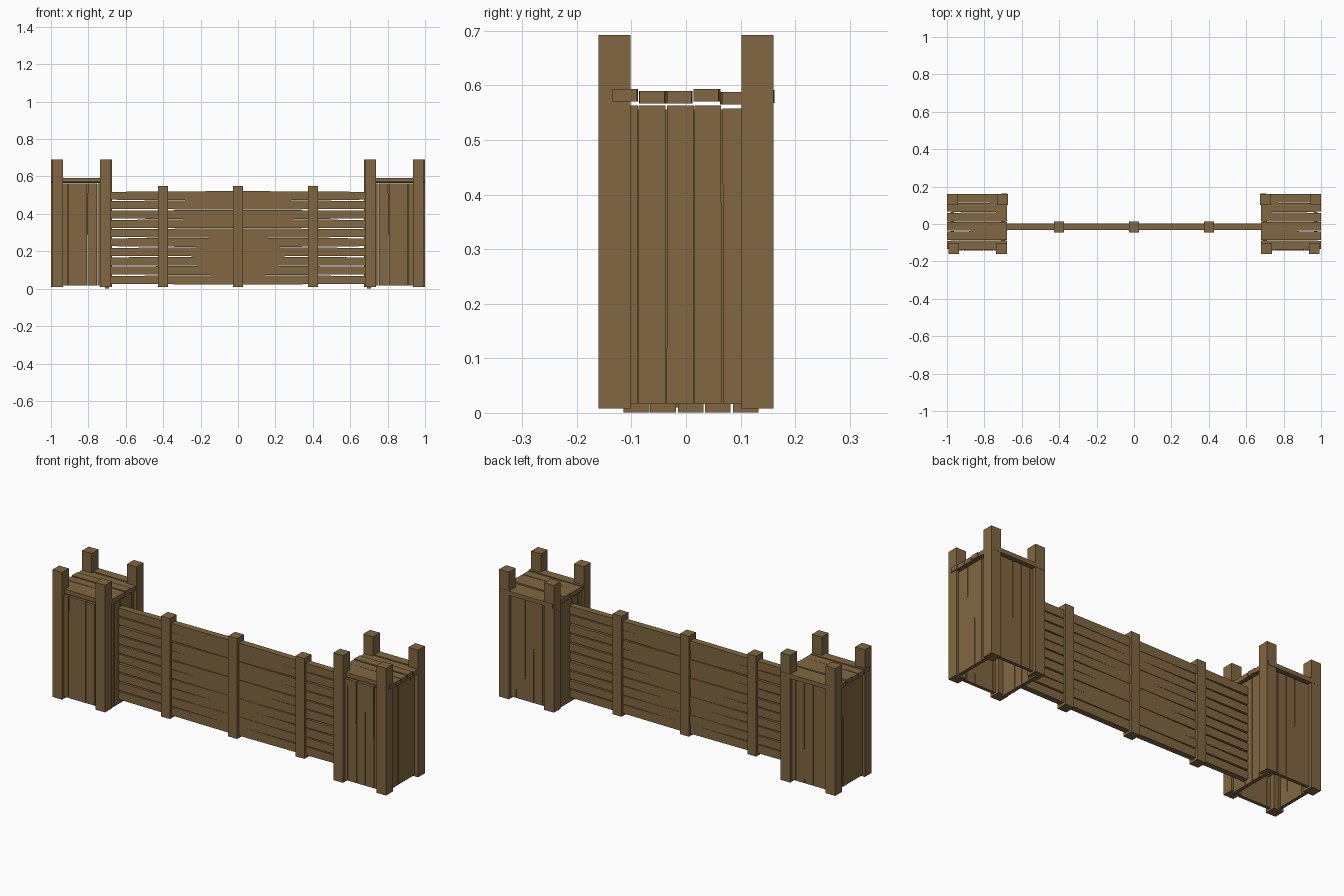
import bpy
import random

random.seed(4)
cube = bpy.data.objects.get("Cube")
if cube:
    bpy.data.objects.remove(cube, do_unlink=True)

wood = bpy.data.materials.new("brown_wood")
wood.use_nodes = True
COLOR = (0.22, 0.135, 0.053, 1)
wood.diffuse_color = COLOR
bsdf = wood.node_tree.nodes["Principled BSDF"]
bsdf.inputs["Base Color"].default_value = COLOR
bsdf.inputs["Roughness"].default_value = 0.9


def bar(name, low, high, along=2, across=0, widths=(1, 1), shifts=(0, 0), mirror=True):
    """Box whose width and sideways position can differ at its two ends."""
    verts = []
    for i in range(8):
        pick = [i & 1, i >> 1 & 1, i >> 2 & 1]
        p = [high[a] if pick[a] else low[a] for a in range(3)]
        end = pick[along]
        mid = (low[across] + high[across]) / 2
        p[across] = mid + (p[across] - mid) * widths[end] + shifts[end]
        verts.append(p)
    faces = [(0, 2, 3, 1), (4, 5, 7, 6), (0, 1, 5, 4),
             (2, 6, 7, 3), (0, 4, 6, 2), (1, 3, 7, 5)]
    mesh = bpy.data.meshes.new(name)
    mesh.from_pydata(verts, [], faces)
    mesh.materials.append(wood)
    obj = bpy.data.objects.new(name, mesh)
    bpy.context.collection.objects.link(obj)
    if mirror:
        mod = obj.modifiers.new("other_side", "MIRROR")
        mod.use_mirror_merge = False
    return obj


def wobble(amount):
    return [random.uniform(-amount, amount) for _ in range(2)]


# Tower corner posts
for x, y, name in ((0.674, 0.102, "back_inner"), (0.942, 0.102, "back_outer"),
                   (0.679, -0.16, "front_inner"), (0.935, -0.16, "front_outer")):
    bar(name + "_tower_post", (x, y, 0.008), (x + 0.058, y + 0.058, 0.692))

# Tower walls of upright planks
for i in range(5):
    x = 0.702 + i * 0.052
    for name, y in (("front", -0.143), ("back", 0.125)):
        bar(f"{name}_wall_plank_{i + 1}", (x, y, 0.018), (x + 0.05, y + 0.018, 0.563),
            2, 0, shifts=wobble(0.0015))
    y = -0.137 + i * 0.051
    top = 0.558 if i == 4 else 0.563
    bar(f"outer_wall_plank_{i + 1}", (0.962, y, 0.016), (0.98, y + 0.049, top),
        2, 1, shifts=wobble(0.001))
    y = -0.115 + i * 0.05
    bar(f"inner_wall_plank_{i + 1}", (0.69, y, 0.001), (0.71, y + 0.047, 0.556),
        2, 1, shifts=wobble(0.001))

# Tower floor planks, slightly uneven and narrowing outwards
for i, lift in enumerate((0.003, 0, 0, 0.003, -0.002, 0.001)):
    y = -0.136 + i * 0.05
    bar(f"platform_plank_{i + 1}", (0.68, y, 0.567 + lift), (0.999, y + 0.048, 0.59 + lift),
        0, 1, widths=(1.02, 0.94), shifts=wobble(0.0015))

# Fence boards, tight in the middle and gapped towards the towers
for i in range(10):
    z = 0.025 + i * 0.05
    depth = 0.002 * (i % 2)
    bar(f"fence_board_{i + 1}", (0, -0.03 - depth, z), (0.692, 0.001 + depth, z + 0.045),
        0, 2, widths=(1.14, 0.93), shifts=wobble(0.0018))

# Fence uprights
bar("side_fence_post", (0.374, -0.045, 0.01), (0.427, 0.013, 0.55))
bar("middle_fence_post", (-0.027, -0.045, 0.01), (0.027, 0.013, 0.55), mirror=False)
